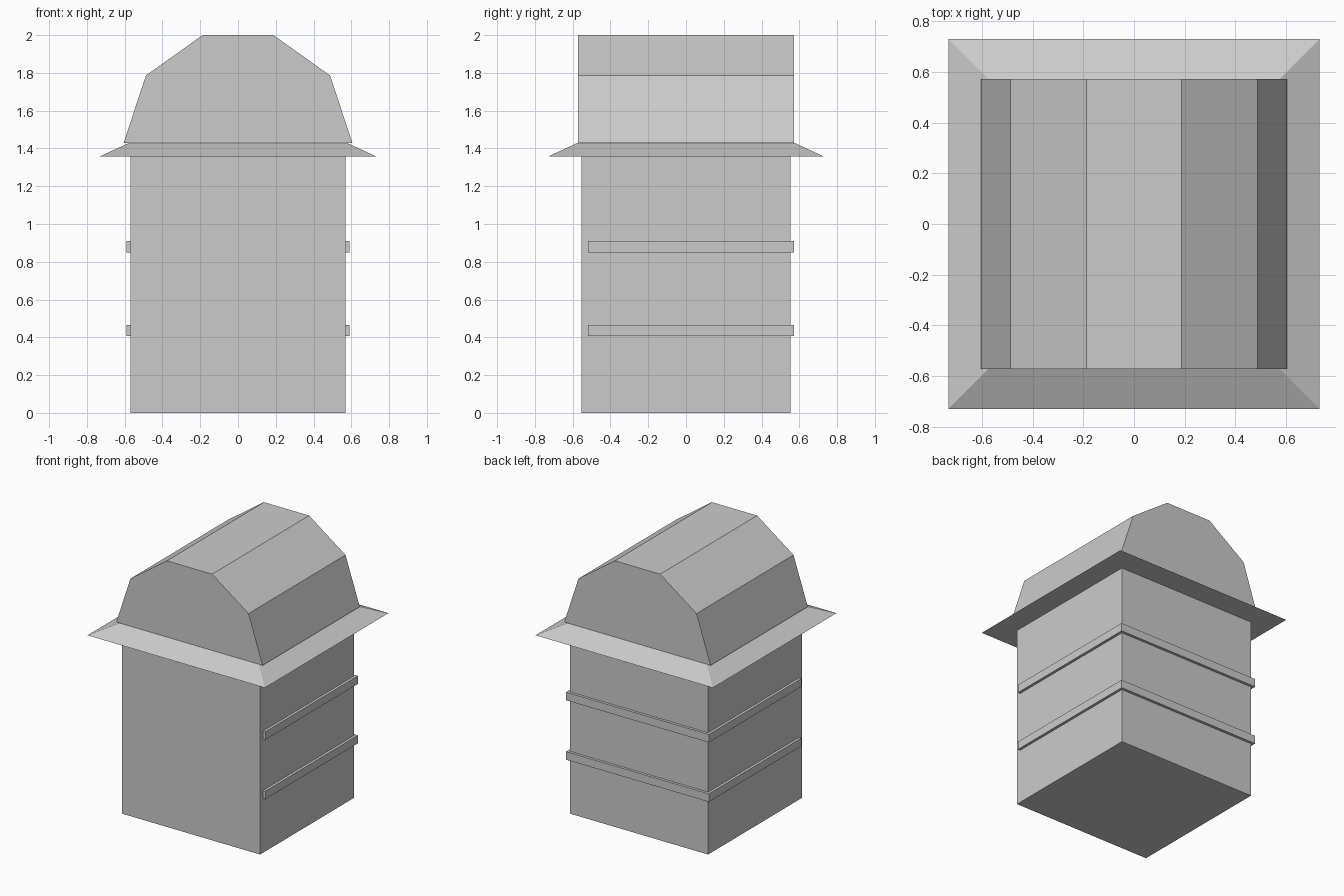
import bpy

if "Cube" in bpy.data.objects:
    bpy.data.objects.remove(bpy.data.objects["Cube"], do_unlink=True)

grey = bpy.data.materials.new("plain grey")
grey.use_nodes = True
colour = (0.6, 0.6, 0.6, 1)
grey.diffuse_color = colour
grey.node_tree.nodes["Principled BSDF"].inputs["Base Color"].default_value = colour


def loft(name, lower, upper):
    """Closed solid between two matching loops of points."""
    n = len(lower)
    faces = [tuple(reversed(range(n))), tuple(range(n, 2 * n))]
    faces += [(i, (i + 1) % n, n + (i + 1) % n, n + i) for i in range(n)]
    mesh = bpy.data.meshes.new(name)
    mesh.from_pydata(lower + upper, [], faces)
    mesh.materials.append(grey)
    obj = bpy.data.objects.new(name, mesh)
    bpy.context.collection.objects.link(obj)
    return obj


def rect(x, y, z):
    return [(-x, -y, z), (x, -y, z), (x, y, z), (-x, y, z)]


# Square tower body
body_x, body_y = 0.57, 0.553
loft("body", rect(body_x, body_y, 0), rect(body_x, body_y, 1.36))

# Sloping eave with a flat underside
loft("eave", rect(0.733, 0.73, 1.357), rect(0.575, 0.573, 1.43))

# Barrel roof: half profile mirrored, then run front to back
half = [(0.605, 1.43), (0.488, 1.786), (0.187, 2.0)]
profile = half + [(-x, z) for x, z in reversed(half)]
loft("roof", [(x, -0.573, z) for x, z in profile],
     [(x, 0.573, z) for x, z in profile])

# Trim bands wrapping the sides and back, open at the front
front, out_x, out_y = -0.52, 0.59, 0.573
band = [(body_x, front), (out_x, front), (out_x, out_y), (-out_x, out_y),
        (-out_x, front), (-body_x, front), (-body_x, body_y), (body_x, body_y)]
for name, z in (("lower_band", 0.406), ("upper_band", 0.85)):
    loft(name, [(x, y, z) for x, y in band],
         [(x, y, z + 0.06) for x, y in band])
